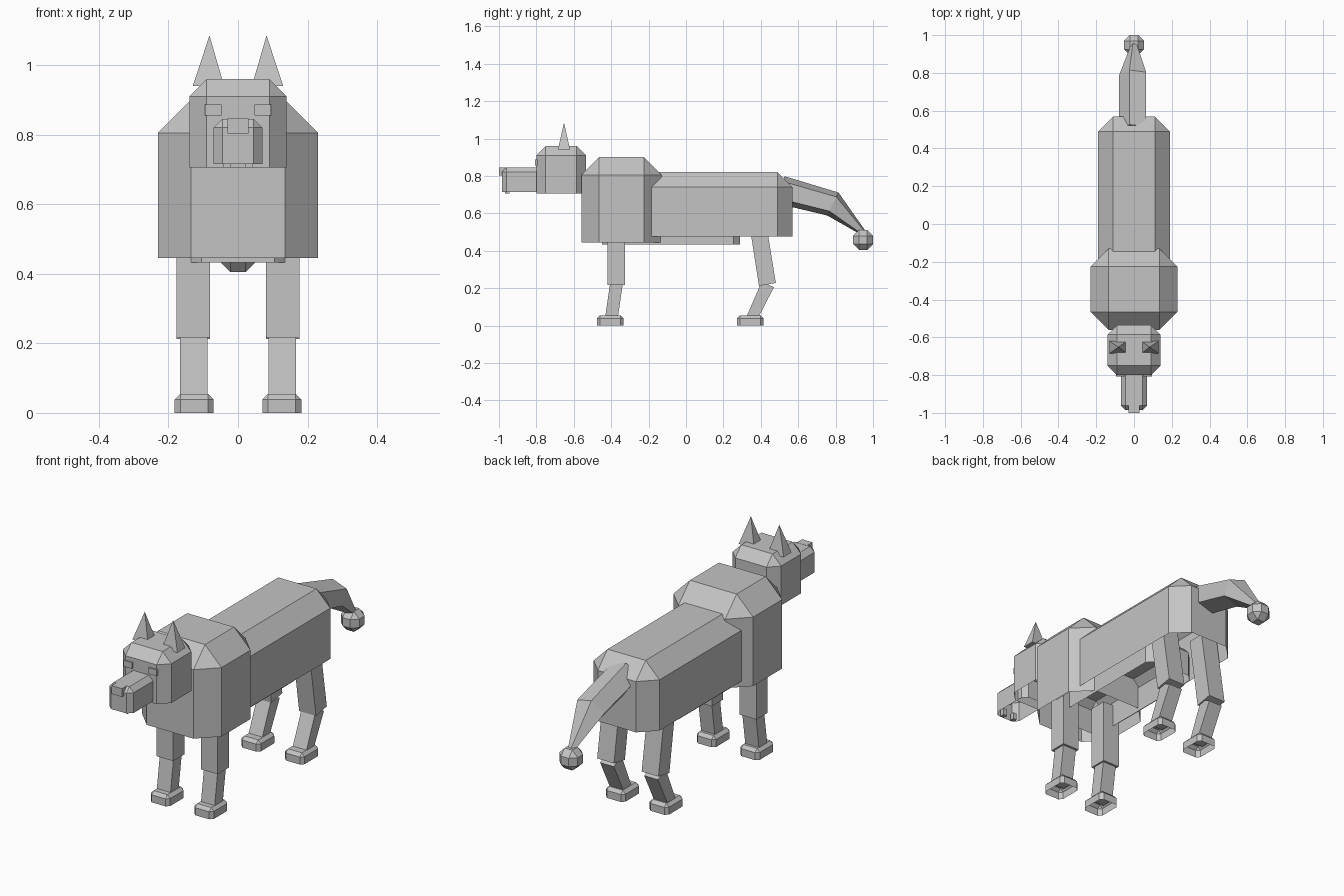
import bpy, bmesh, math
from mathutils import Vector

cube = bpy.data.objects.get("Cube")
if cube:
    bpy.data.objects.remove(cube, do_unlink=True)

grey = bpy.data.materials.new("plain_grey")
grey.use_nodes = True
GREY = (0.55, 0.55, 0.55, 1)
grey.diffuse_color = GREY
grey.node_tree.nodes["Principled BSDF"].inputs["Base Color"].default_value = GREY


def finish(name, bm):
    bmesh.ops.recalc_face_normals(bm, faces=bm.faces)
    mesh = bpy.data.meshes.new(name)
    bm.to_mesh(mesh)
    bm.free()
    mesh.materials.append(grey)
    obj = bpy.data.objects.new(name, mesh)
    bpy.context.collection.objects.link(obj)
    return obj


def block(name, x, y, z, bevel=0, all_edges=False, hollow=True):
    """Box from ranges; bevelled blocks keep a sharp, open underside."""
    bm = bmesh.new()
    bmesh.ops.create_cube(bm, size=1)
    for v in bm.verts:
        v.co = Vector([r[0] if c < 0 else r[1] for c, r in zip(v.co, (x, y, z))])
    if bevel:
        edges = [e for e in bm.edges
                 if all_edges or max(v.co.z for v in e.verts) > z[0] + 1e-5]
        bmesh.ops.bevel(bm, geom=edges, offset=bevel, segments=1,
                        affect='EDGES', clamp_overlap=True)
        if hollow and not all_edges:
            bm.normal_update()
            under = [f for f in bm.faces if f.normal.z < -0.9]
            bmesh.ops.delete(bm, geom=under, context='FACES')
    return finish(name, bm)


def loft(name, rings):
    """Closed skin through rings of equal point count."""
    bm = bmesh.new()
    loops = [[bm.verts.new(p) for p in ring] for ring in rings]
    n = len(loops[0])
    for a, b in zip(loops, loops[1:]):
        for i in range(n):
            j = (i + 1) % n
            bm.faces.new((a[i], a[j], b[j], b[i]))
    bm.faces.new(loops[0])
    bm.faces.new(loops[-1])
    return finish(name, bm)


def leg(name, x, front_top, back_top, front_low, back_low):
    """Slanted four-sided limb; each corner is a (y, z) pair."""
    return loft(name, [[(x[0], *f), (x[1], *f), (x[1], *b), (x[0], *b)]
                       for f, b in ((front_top, back_top), (front_low, back_low))])


# Torso
block("chest", (-0.23, 0.23), (-0.56, -0.13), (0.445, 0.90), 0.095)
block("body", (-0.19, 0.19), (-0.45, 0.57), (0.475, 0.82), 0.08)
block("belly", (-0.14, 0.14), (-0.45, 0.29), (0.433, 0.60), 0.035)

# Head
block("head", (-0.14, 0.14), (-0.80, -0.535), (0.705, 0.96), 0.05)
block("snout", (-0.07, 0.07), (-0.985, -0.75), (0.715, 0.845), 0.025)
block("nose", (-0.03, 0.03), (-1.0, -0.955), (0.803, 0.846))

for side, s in (("left", 1), ("right", -1)):
    def span(a, b):
        return tuple(sorted((s * a, s * b)))

    block(side + "_eye", span(0.047, 0.095), (-0.807, -0.77), (0.855, 0.887))
    block(side + "_tooth", span(0.02, 0.042), (-0.968, -0.945), (0.705, 0.74))

    # Ear: four-sided spike
    bm = bmesh.new()
    x0, x1 = span(0.04, 0.13)
    base = [bm.verts.new(p) for p in ((x0, -0.685, 0.94), (x1, -0.685, 0.94),
                                      (x1, -0.62, 0.94), (x0, -0.62, 0.94))]
    tip = bm.verts.new((s * 0.082, -0.652, 1.085))
    bm.faces.new(base)
    for i in range(4):
        bm.faces.new((base[i], base[(i + 1) % 4], tip))
    finish(side + "_ear", bm)

    # Legs and feet
    upper, lower, foot = span(0.08, 0.177), span(0.088, 0.167), span(0.07, 0.182)
    leg(side + "_front_thigh", upper,
        (-0.42, 0.55), (-0.327, 0.55), (-0.42, 0.217), (-0.327, 0.217))
    leg(side + "_front_shin", lower,
        (-0.405, 0.23), (-0.337, 0.23), (-0.433, 0.04), (-0.365, 0.04))
    leg(side + "_hind_thigh", upper,
        (0.33, 0.60), (0.42, 0.60), (0.39, 0.212), (0.48, 0.228))
    leg(side + "_hind_shin", lower,
        (0.405, 0.235), (0.47, 0.205), (0.32, 0.04), (0.385, 0.04))
    block(side + "_front_foot", foot, (-0.475, -0.333), (0, 0.055), 0.016)
    block(side + "_hind_foot", foot, (0.273, 0.415), (0, 0.055), 0.016)

# Tail: five-sided, bending down to a point; rows are y, z, radius, tilt
rings = []
for y, z, radius, tilt in ((0.50, 0.727, 0.08, 0.36), (0.785, 0.65, 0.072, 0.46),
                           (0.955, 0.49, 0.014, 0.75)):
    ring = []
    for k in range(5):
        a = math.pi + k * math.tau / 5
        up = radius * math.sin(a)
        ring.append((0.08 * math.cos(a) if radius > 0.05 else radius * math.cos(a),
                     y + up * math.sin(tilt), z + up * math.cos(tilt)))
    rings.append(ring)
loft("tail", rings)
block("tail_ball", (-0.053, 0.053), (0.894, 1.0), (0.405, 0.511), 0.031, all_edges=True)
